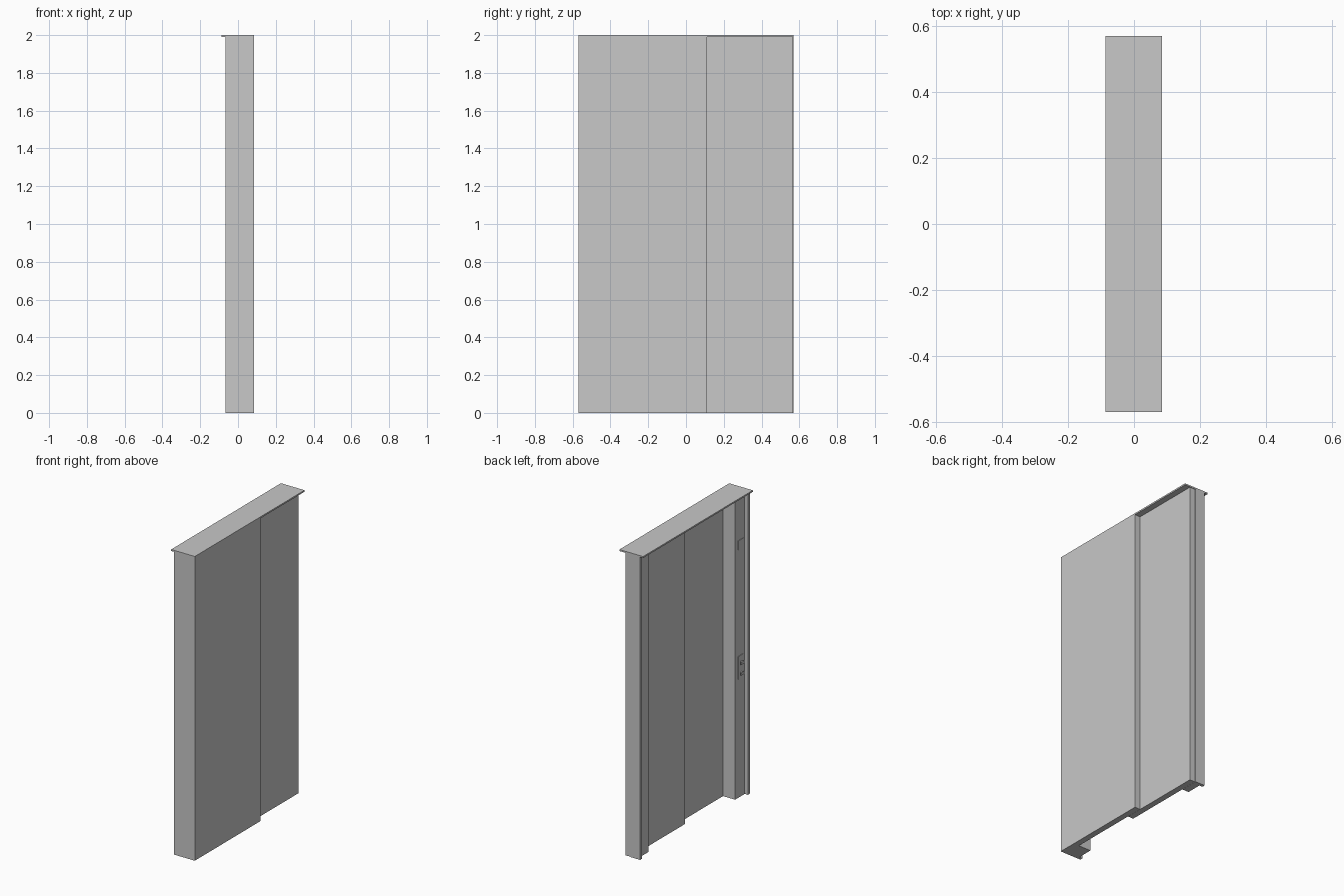
import bpy
import bmesh

cube = bpy.data.objects.get("Cube")
if cube:
    bpy.data.objects.remove(cube, do_unlink=True)

# One plain grey for the whole door set
grey = bpy.data.materials.new("light_grey")
grey.use_nodes = True
COLOR = (0.58, 0.58, 0.58, 1.0)
grey.diffuse_color = COLOR
grey.node_tree.nodes["Principled BSDF"].inputs["Base Color"].default_value = COLOR


def extrude(name, outline, z0, z1):
    """Raise a flat outline in x and y from z0 to z1."""
    bm = bmesh.new()
    base = bm.faces.new([bm.verts.new((x, y, z0)) for x, y in outline])
    top = bmesh.ops.extrude_face_region(bm, geom=[base])["geom"]
    bmesh.ops.translate(bm, vec=(0, 0, z1 - z0),
                        verts=[v for v in top if isinstance(v, bmesh.types.BMVert)])
    bmesh.ops.recalc_face_normals(bm, faces=bm.faces)
    mesh = bpy.data.meshes.new(name)
    bm.to_mesh(mesh)
    bm.free()
    mesh.materials.append(grey)
    obj = bpy.data.objects.new(name, mesh)
    bpy.context.collection.objects.link(obj)
    return obj


def box(name, x, y, z):
    return extrude(name, [(x[0], y[0]), (x[1], y[0]), (x[1], y[1]), (x[0], y[1])], *z)


def post(name, side, x_outer):
    """Jamb with a thin lip along its outer edge; side is the sign of y."""
    outline = [(x_outer, 0.57), (-0.065, 0.57), (-0.065, 0.55),
               (-0.042, 0.55), (-0.042, 0.45), (x_outer, 0.45)]
    return extrude(name, [(x, y * side) for x, y in outline], 0, TOP)


TOP = 1.99

# Jambs and cover plate
post("front_post", -1, 0.085)
post("back_post", 1, 0.005)
box("top_plate", (-0.087, 0.085), (-0.57, 0.57), (TOP, 2.0))

# Two overlapping panels
box("fixed_panel", (0.046, 0.085), (-0.45, 0.11), (0, TOP))
box("rear_panel", (0.006, 0.045), (0.0, 0.566), (0, TOP))

# Lock fittings on the inner face of the front post
FACE = -0.042
box("upper_lock_plate", (FACE - 0.003, FACE), (-0.535, -0.48), (1.63, 1.69))
box("lower_lock_plate", (FACE - 0.003, FACE), (-0.535, -0.48), (0.78, 0.93))
for name, z in (("handle", 0.885), ("turn_knob", 0.815)):
    box(name + "_stem", (FACE - 0.014, FACE - 0.003), (-0.515, -0.503), (z - 0.006, z + 0.006))
    box(name + "_grip", (FACE - 0.02, FACE - 0.014), (-0.518, -0.485), (z - 0.008, z + 0.008))
